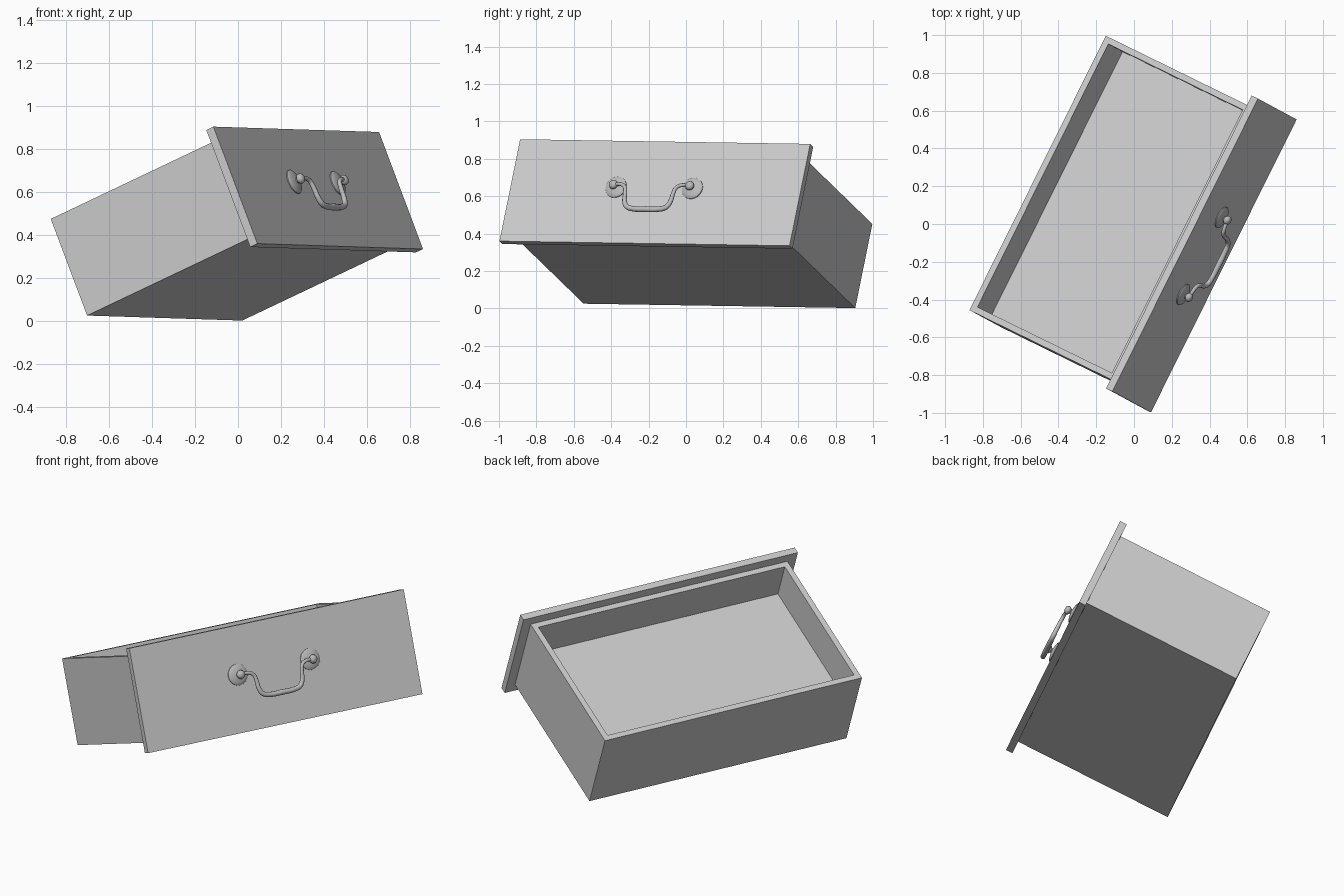
import bpy, bmesh, math
from mathutils import Matrix, Vector

old = bpy.data.objects.get("Cube")
if old:
    bpy.data.objects.remove(old, do_unlink=True)

# Tilted drawer frame: width axis, height axis, outward axis
width = Vector((0.445, 0.895, -0.0144)).normalized()
up = Vector((-0.346, 0.186, 0.92))
out = width.cross(up).normalized()
up = out.cross(width)
TILT = Matrix((width, -out, up)).transposed().to_4x4()

FRONT = -0.619      # front surface of the panel in the drawer frame
PANEL_T = 0.04
MID_X = 0.008


def material(name, grey):
    mat = bpy.data.materials.new(name)
    mat.use_nodes = True
    colour = (grey, grey, grey, 1)
    mat.diffuse_color = colour
    mat.node_tree.nodes["Principled BSDF"].inputs["Base Color"].default_value = colour
    return mat


wood = material("light grey wood", 0.6)
metal = material("grey metal", 0.5)


def finish(name, bm, mat, smooth=False):
    bmesh.ops.recalc_face_normals(bm, faces=bm.faces)
    mesh = bpy.data.meshes.new(name)
    bm.to_mesh(mesh)
    bm.free()
    mesh.materials.append(mat)
    obj = bpy.data.objects.new(name, mesh)
    bpy.context.collection.objects.link(obj)
    obj.matrix_world = TILT
    if smooth:
        bpy.ops.object.select_all(action='DESELECT')
        obj.select_set(True)
        bpy.context.view_layer.objects.active = obj
        bpy.ops.object.shade_smooth_by_angle(angle=math.radians(40))
    return obj


def box(low, high):
    low, high = Vector(low), Vector(high)
    bm = bmesh.new()
    place = Matrix.Translation((low + high) / 2) @ Matrix.Diagonal((high - low).to_4d())
    place[3][3] = 1
    bmesh.ops.create_cube(bm, size=1, matrix=place)
    return bm


# Front panel
finish("front_panel", box((MID_X - 0.866, FRONT, 0.114),
                          (MID_X + 0.866, FRONT + PANEL_T, 0.706)), wood)

# Drawer body with a sunken tray
bm = box((MID_X - 0.811, FRONT + PANEL_T, 0.164), (MID_X + 0.811, 0.349, 0.653))
top = max(bm.faces, key=lambda f: f.calc_center_median().z)
bmesh.ops.inset_region(bm, faces=[top], thickness=0.047)
floor = bmesh.ops.extrude_discrete_faces(bm, faces=[top])["faces"][0]
bmesh.ops.translate(bm, verts=floor.verts, vec=(0, 0, -0.22))
finish("drawer_body", bm, wood)

# Round handle mounts: domed plate, neck and ball, as (radius, distance out)
profile = [(0.06, 0), (0.06, 0.005), (0.053, 0.010), (0.04, 0.014), (0.024, 0.017),
           (0.014, 0.019), (0.014, 0.024), (0.022, 0.030), (0.025, 0.039),
           (0.021, 0.050), (0.012, 0.056), (0, 0.058)]
MOUNT_X, MOUNT_Z = 0.228, 0.436
for side, x in (("right", -MOUNT_X), ("left", MOUNT_X)):
    bm = bmesh.new()
    verts = [bm.verts.new((x + r, FRONT - d, MOUNT_Z)) for r, d in profile]
    edges = [bm.edges.new(pair) for pair in zip(verts, verts[1:])]
    bmesh.ops.spin(bm, geom=verts + edges, cent=(x, FRONT, MOUNT_Z), axis=(0, 1, 0),
                   angle=math.tau, steps=28, use_duplicate=False)
    bmesh.ops.remove_doubles(bm, verts=bm.verts, dist=0.0001)
    finish(side + "_handle_mount", bm, metal, smooth=True)

# Hanging pull, half its path mirrored: across, out, height, thickness
half = [(0.222, 0.040, 0.436, 0.8), (0.185, 0.044, 0.437, 0.8), (0.155, 0.046, 0.422, 0.85),
        (0.143, 0.047, 0.385, 0.9), (0.137, 0.047, 0.340, 1), (0.118, 0.047, 0.307, 1.1),
        (0.080, 0.047, 0.295, 1.15)]
path = [(-x, d, z, t) for x, d, z, t in half] + [(0, 0.047, 0.293, 1.25)] + half[::-1]
curve = bpy.data.curves.new("handle_pull", 'CURVE')
curve.dimensions = '3D'
curve.bevel_depth = 0.0125
curve.bevel_resolution = 3
curve.resolution_u = 5
curve.use_fill_caps = True
spline = curve.splines.new('BEZIER')
spline.bezier_points.add(len(path) - 1)
for point, (x, d, z, t) in zip(spline.bezier_points, path):
    point.co = (x, FRONT - d, z)
    point.radius = t
    point.handle_left_type = point.handle_right_type = 'AUTO'
curve.materials.append(metal)
pull = bpy.data.objects.new("handle_pull", curve)
bpy.context.collection.objects.link(pull)
pull.matrix_world = TILT
bpy.ops.object.select_all(action='DESELECT')
pull.select_set(True)
bpy.context.view_layer.objects.active = pull
bpy.ops.object.convert(target='MESH')
bpy.ops.object.shade_smooth_by_angle(angle=math.radians(40))
